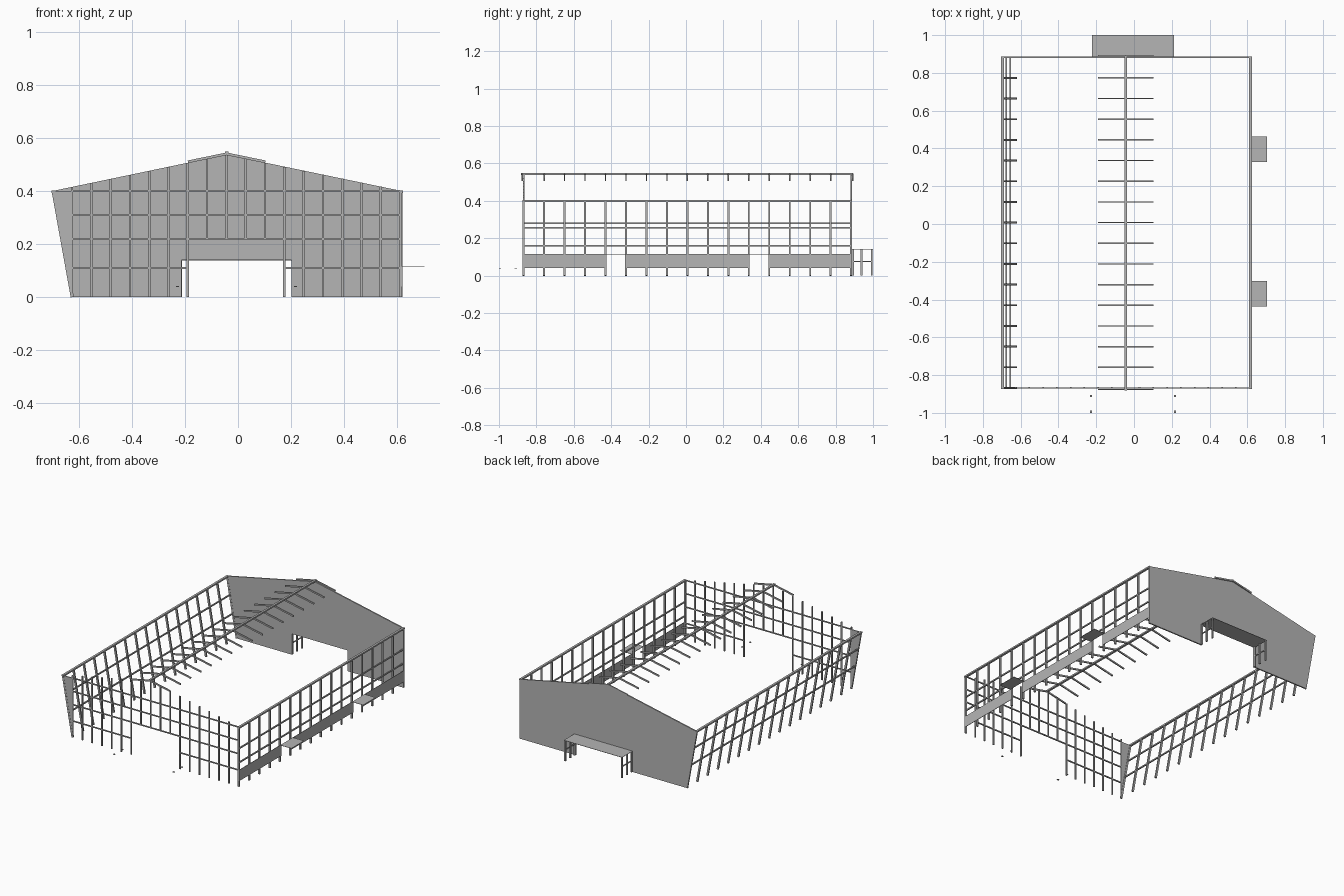
import bpy, bmesh
from mathutils import Vector, Matrix

if "Cube" in bpy.data.objects:
    bpy.data.objects.remove(bpy.data.objects["Cube"])

steel = bpy.data.materials.new("plain grey")
steel.diffuse_color = (0.46, 0.46, 0.46, 1)
steel.use_nodes = True
steel.node_tree.nodes["Principled BSDF"].inputs["Base Color"].default_value = steel.diffuse_color

RIDGE_X, EAVE_Z, SLOPE = -0.043, 0.40, 0.206
Y_FRONT, Y_BACK = -0.868, 0.883


def roof_z(x):
    return 0.537 - SLOPE * abs(x - RIDGE_X)


def finish(name, bm):
    bmesh.ops.recalc_face_normals(bm, faces=bm.faces)
    me = bpy.data.meshes.new(name)
    bm.to_mesh(me)
    bm.free()
    me.materials.append(steel)
    ob = bpy.data.objects.new(name, me)
    bpy.context.collection.objects.link(ob)
    return ob


def bar(bm, p, q, w, h):
    """Rectangular bar from p to q, w thick sideways and h thick in the other direction."""
    p, q = Vector(p), Vector(q)
    d = (q - p).normalized()
    ref = Vector((0, 1, 0)) if abs(d.y) < 0.9 else Vector((1, 0, 0))
    v = d.cross(ref).normalized()
    u = v.cross(d)
    m = Matrix((u * w, v * h, q - p)).transposed().to_4x4()
    m.translation = (p + q) / 2
    bmesh.ops.create_cube(bm, size=1, matrix=m)


def bars(name, segments, w, h):
    bm = bmesh.new()
    for p, q in segments:
        bar(bm, p, q, w, h)
    return finish(name, bm)


def box(name, x0, x1, y0, y1, z0, z1):
    c = ((x0 + x1) / 2, y0, (z0 + z1) / 2)
    bm = bmesh.new()
    m = Matrix.Translation((c[0], (y0 + y1) / 2, c[2])) @ Matrix.Diagonal((x1 - x0, y1 - y0, z1 - z0, 1))
    bmesh.ops.create_cube(bm, size=1, matrix=m)
    return finish(name, bm)


def slab(name, outline, y0, y1):
    """Flat x/z outline pushed through from y0 to y1."""
    bm = bmesh.new()
    f = bm.faces.new([bm.verts.new((x, y0, z)) for x, z in outline])
    r = bmesh.ops.extrude_face_region(bm, geom=[f])
    moved = [g for g in r["geom"] if isinstance(g, bmesh.types.BMVert)]
    bmesh.ops.translate(bm, verts=moved, vec=(0, y1 - y0, 0))
    return finish(name, bm)


bays = [Y_FRONT + (Y_BACK - Y_FRONT) * i / 16 for i in range(17)]

# Solid back gable with door opening
slab("back_gable_wall",
     [(-0.632, 0), (-0.704, EAVE_Z), (RIDGE_X, 0.538), (0.622, EAVE_Z), (0.622, 0),
      (0.202, 0), (0.202, 0.14), (-0.214, 0.14), (-0.214, 0)], 0.879, 0.888)

# Triangular plate closing the leaning wall at the front
slab("front_corner_plate", [(-0.632, 0), (-0.704, EAVE_Z), (-0.624, EAVE_Z), (-0.624, 0)], -0.872, -0.866)

# Front frame: 18 studs, the middle four stop above the gate
xs = [-0.627 + 0.0729 * i for i in range(18)]
bars("front_studs", [((x, Y_FRONT, 0.22 if 6 < i < 11 else 0), (x, Y_FRONT, roof_z(x)))
                     for i, x in enumerate(xs)], 0.008, 0.008)
rails = [((xs[0], Y_FRONT, z), (xs[-1], Y_FRONT, z)) for z in (0.22, 0.31, EAVE_Z)]
rails += [((xs[a], Y_FRONT, 0.11), (xs[b], Y_FRONT, 0.11)) for a, b in ((0, 6), (11, 17))]
bars("front_rails", rails, 0.007, 0.007)


# Leaning left wall
def lean(z):
    return -0.626 - 0.18 * z


bars("left_posts", [((lean(0), y, 0), (lean(EAVE_Z), y, EAVE_Z)) for y in bays], 0.010, 0.012)
bars("left_rails", [((lean(z), Y_FRONT, z), (lean(z), Y_BACK, z)) for z in (0.16, 0.28)], 0.008, 0.008)
bars("left_eave_beam", [((-0.697, -0.874, 0.398), (-0.697, 0.888, 0.398))], 0.015, 0.010)

# Upright right wall
bars("right_posts", [((0.614, y, 0), (0.614, y, EAVE_Z)) for y in bays], 0.010, 0.011)
bars("right_rails", [((0.614, Y_FRONT, z), (0.614, Y_BACK, z)) for z in (0.16, 0.255)], 0.008, 0.008)
bars("right_eave_beam", [((0.616, -0.874, 0.398), (0.616, 0.888, 0.398))], 0.015, 0.010)

# Low panels between the side doors
for i, (a, b) in enumerate(((0, 4), (5, 11), (12, 16))):
    box(f"right_low_panel_{i + 1}", 0.619, 0.622, bays[a] - 0.005, bays[b] + 0.005, 0.04, 0.115)

# Side door canopies
for i, y in enumerate((-0.37, 0.395)):
    box(f"side_canopy_{i + 1}", 0.622, 0.705, y - 0.067, y + 0.067, 0.114, 0.116)

# Ridge beam and short rafters on both slopes
bars("ridge_beam", [((RIDGE_X, -0.882, 0.544), (RIDGE_X, 0.893, 0.544))], 0.014, 0.010)
rafters = []
for i, y in enumerate(bays):
    y += -0.008 if i == 0 else 0.008 if i == 16 else 0
    for s in (-1, 1):
        rafters.append(((RIDGE_X, y, 0.541), (RIDGE_X + s * 0.146, y, 0.541 - 0.146 * SLOPE)))
bars("ridge_rafters", rafters, 0.007, 0.010)

# Back porch
box("porch_roof", -0.222, 0.212, 0.887, 1.0, 0.139, 0.141)
legs, leg_rails = [], []
for x in (-0.217, 0.207):
    legs += [((x, y, 0), (x, y, 0.139)) for y in (0.892, 0.938, 0.993)]
    leg_rails.append(((x, 0.888, 0.075), (x, 0.993, 0.075)))
bars("porch_legs", legs, 0.010, 0.010)
bars("porch_side_rails", leg_rails, 0.006, 0.006)

# Small caps in front of the gate
for i, (x, y) in enumerate([(x, y) for x in (-0.228, 0.217) for y in (-0.91, -0.994)]):
    box(f"gate_cap_{i + 1}", x - 0.006, x + 0.006, y - 0.006, y + 0.006, 0.038, 0.041)
